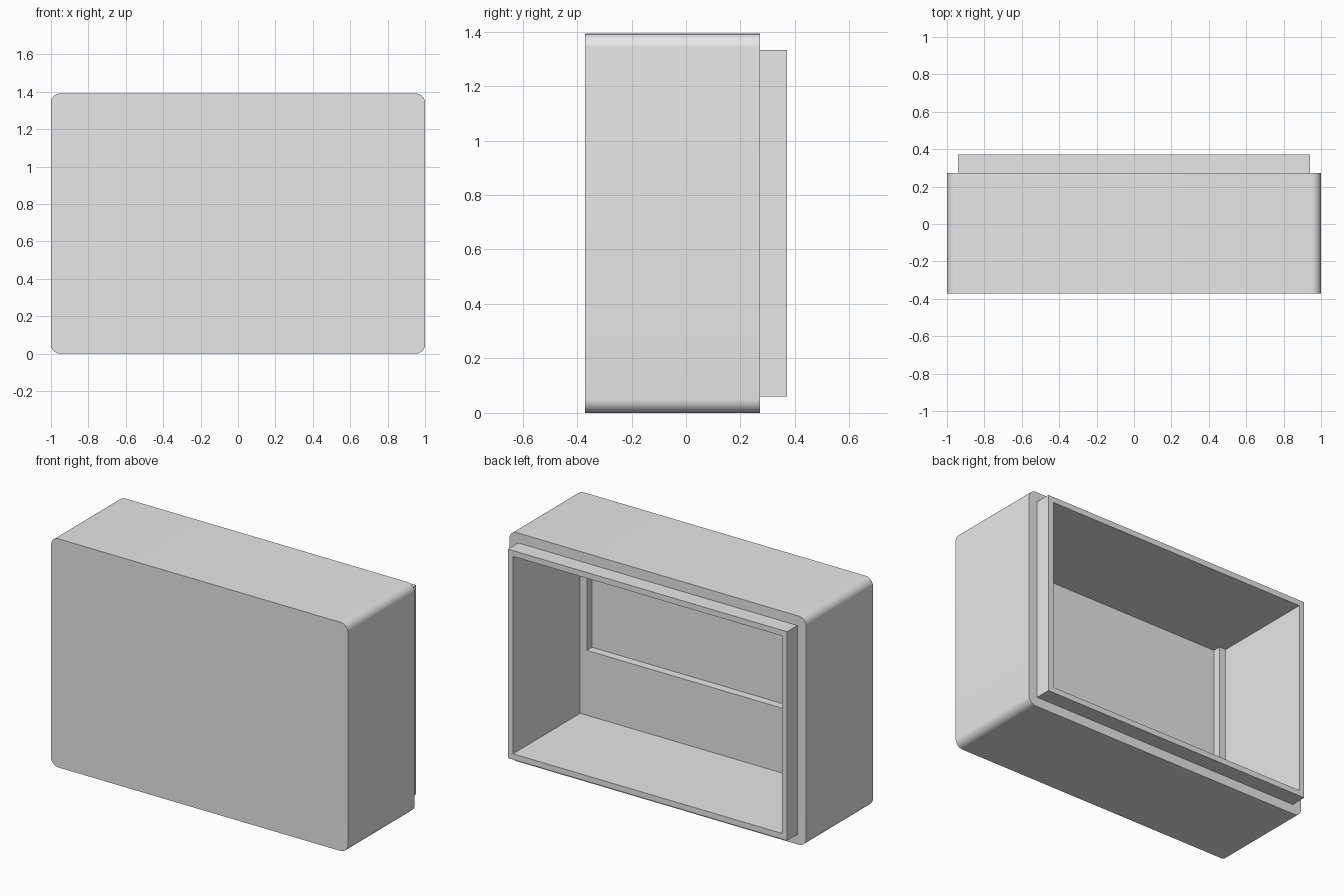
import bpy, bmesh
from mathutils import Vector

old = bpy.data.objects.get("Cube")
if old:
    bpy.data.objects.remove(old, do_unlink=True)

W, H, Y = 1.0, 1.392, 0.371        # half width, height, half depth
SHOULDER = 0.272                   # where the shell stops and the lip begins
LIP, WALL = 0.06, 0.095            # insets of the lip and of the cavity
FLOOR, RECESS = -0.275, -0.325     # depth of the cavity and of its panel recess

grey = bpy.data.materials.new("light_grey")
grey.use_nodes = True
colour = (0.8, 0.8, 0.8, 1)
grey.diffuse_color = colour
grey.node_tree.nodes["Principled BSDF"].inputs["Base Color"].default_value = colour


def box(name, lo, hi, radius=0):
    """Box between two corners; radius rounds the edges that run along y."""
    lo, hi = Vector(lo), Vector(hi)
    bm = bmesh.new()
    bmesh.ops.create_cube(bm, size=1)
    bmesh.ops.scale(bm, vec=hi - lo, verts=bm.verts)
    bmesh.ops.translate(bm, vec=(lo + hi) / 2, verts=bm.verts)
    if radius:
        along_y = [e for e in bm.edges
                   if abs(e.verts[0].co.y - e.verts[1].co.y) > 0.1]
        bmesh.ops.bevel(bm, geom=along_y, offset=radius, segments=8,
                        profile=0.5, affect='EDGES')
    mesh = bpy.data.meshes.new(name)
    bm.to_mesh(mesh)
    bm.free()
    mesh.materials.append(grey)
    obj = bpy.data.objects.new(name, mesh)
    bpy.context.collection.objects.link(obj)
    return obj


def combine(target, other, operation):
    """Apply a boolean and remove the helper."""
    other.hide_render = True
    mod = target.modifiers.new(operation.title(), 'BOOLEAN')
    mod.object, mod.operation, mod.solver = other, operation, 'EXACT'
    bpy.context.view_layer.objects.active = target
    bpy.ops.object.modifier_apply(modifier=mod.name)
    bpy.data.objects.remove(other, do_unlink=True)


# Outer shell with rounded corners
case = box("case", (-W, -Y, 0), (W, SHOULDER, H), radius=0.05)

# Square lip around the rear opening
combine(case, box("lip", (LIP - W, 0, LIP), (W - LIP, Y, H - LIP)), 'UNION')

# Hollow interior, open at the back
combine(case, box("cavity", (WALL - W, FLOOR, WALL), (W - WALL, Y + 0.2, H - WALL)),
        'DIFFERENCE')

# Shallow panel recess in the inside of the front wall, flush with the ceiling
combine(case, box("recess", (-0.86, RECESS, 0.49), (0.86, 0, H - WALL)),
        'DIFFERENCE')

# Smooth the rounded corners, keep the edges sharp
bpy.ops.object.select_all(action='DESELECT')
case.select_set(True)
bpy.context.view_layer.objects.active = case
bpy.ops.object.shade_smooth_by_angle()
